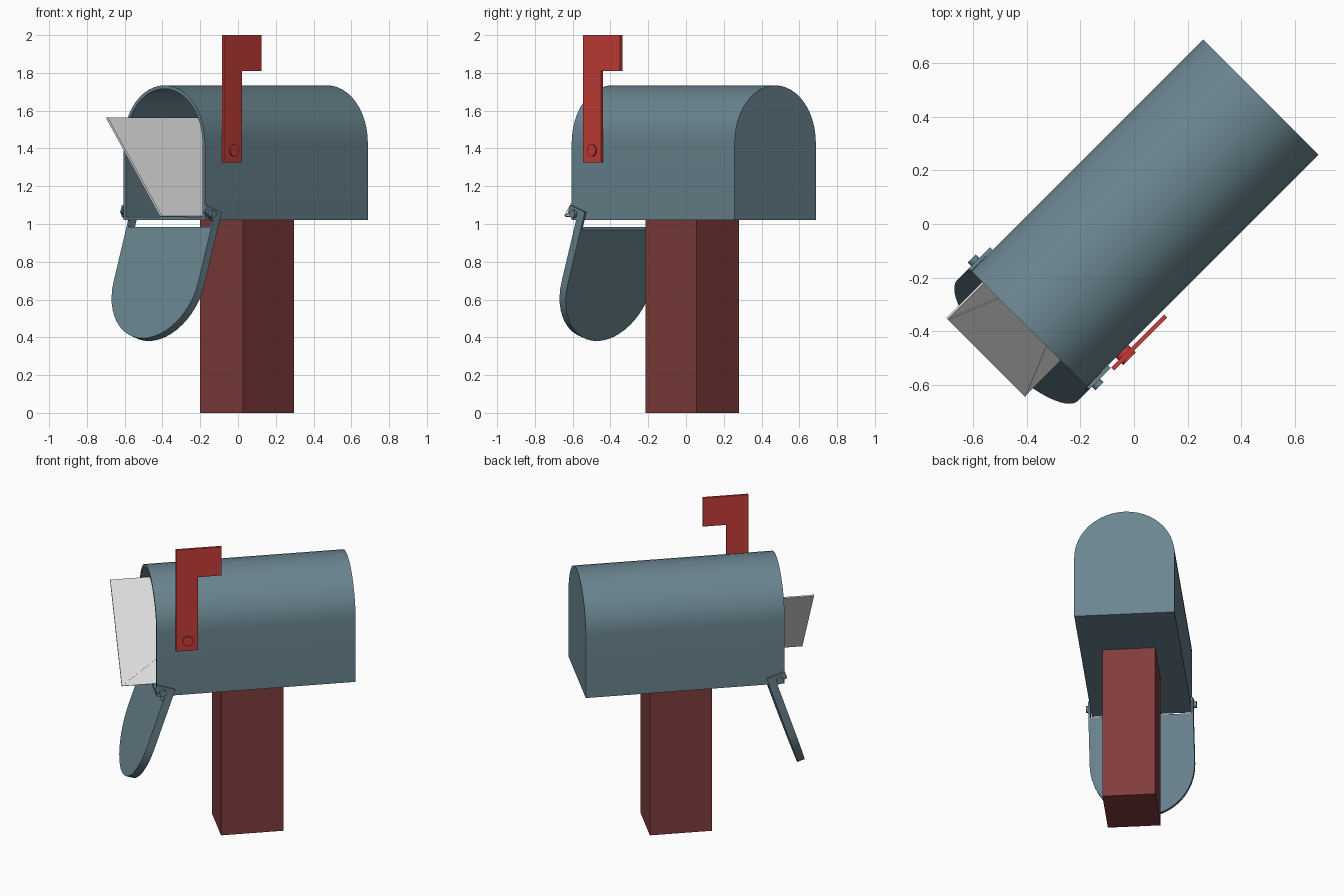
import bpy, bmesh, math
from mathutils import Matrix, Vector

if "Cube" in bpy.data.objects:
    bpy.data.objects.remove(bpy.data.objects["Cube"], do_unlink=True)

# The box axis is turned 45 degrees; parts are laid out along local axes first
TURN = Matrix.Rotation(math.radians(45), 4, 'Z')
AXIS, SIDE, UP = Vector((1, 0, 0)), Vector((0, 1, 0)), Vector((0, 0, 1))


def material(name, rgb):
    m = bpy.data.materials.new(name)
    m.use_nodes = True
    m.diffuse_color = (*rgb, 1)
    m.node_tree.nodes["Principled BSDF"].inputs["Base Color"].default_value = (*rgb, 1)
    return m


STEEL = material("blue grey steel", (0.145, 0.235, 0.28))
RED = material("flag red", (0.58, 0.048, 0.04))
WOOD = material("red brown wood", (0.22, 0.045, 0.045))
PAPER = material("white paper", (0.79, 0.79, 0.79))


def prism(name, mat, origin, x, y, points, depth, open_start=False, wall=0):
    """Extrude a profile drawn on axes x and y along x cross y."""
    origin, z = Vector(origin), x.cross(y)
    bm = bmesh.new()
    rings = [[bm.verts.new(TURN @ (origin + x * a + y * b + z * d)) for a, b in points]
             for d in (0, depth)]
    n = len(points)
    for i in range(n):
        j = (i + 1) % n
        bm.faces.new((rings[0][i], rings[0][j], rings[1][j], rings[1][i]))
    bm.faces.new(rings[1])
    start = bm.faces.new(rings[0])
    bmesh.ops.recalc_face_normals(bm, faces=bm.faces)
    if open_start:
        bmesh.ops.delete(bm, geom=[start], context='FACES_ONLY')
    mesh = bpy.data.meshes.new(name)
    bm.to_mesh(mesh)
    bm.free()
    mesh.materials.append(mat)
    obj = bpy.data.objects.new(name, mesh)
    bpy.context.collection.objects.link(obj)
    bpy.ops.object.select_all(action='DESELECT')
    obj.select_set(True)
    bpy.context.view_layer.objects.active = obj
    if wall:
        mod = obj.modifiers.new("wall", 'SOLIDIFY')
        mod.thickness, mod.offset, mod.use_even_offset = wall, -1, True
        bpy.ops.object.modifier_apply(modifier=mod.name)
    bpy.ops.object.shade_smooth_by_angle(angle=math.radians(35))
    return obj


def rect(a0, b0, a1, b1):
    return [(a0, b0), (a1, b0), (a1, b1), (a0, b1)]


def arch(half, base, spring, steps=24):
    """Straight sides with a half round end."""
    arc = [(half * math.cos(math.pi * i / steps), spring + half * math.sin(math.pi * i / steps))
           for i in range(steps + 1)]
    return [(half, base)] + arc + [(-half, base)]


def disc(a, b, r, steps=16):
    return [(a + r * math.cos(math.tau * i / steps), b + r * math.sin(math.tau * i / steps))
            for i in range(steps)]


# Post
prism("post", WOOD, (0, 0, 0), AXIS, SIDE, rect(-0.134, -0.17, 0.248, 0.15), 1.02)

# Hollow box, open at the door end
prism("box_shell", STEEL, (-0.552, 0, 0), SIDE, UP, arch(0.304, 1.02, 1.43), 1.22,
      open_start=True, wall=0.018)

# Open door hanging on two hinge arms
tilt = math.radians(18.5)
down = Vector((-math.sin(tilt), 0, -math.cos(tilt)))
inward = Vector((-math.cos(tilt), 0, math.sin(tilt)))
hinge = Vector((-0.44, 0, 1.063))
prism("door", STEEL, hinge, SIDE, down, arch(0.318, 0.1, 0.402), 0.048)
arm = [(0, 0), (0, 0.118), (0.04, 0.118), (0.065, 0.048), (0.1, 0.048), (0.1, 0)]
for label, start, pin in (("left", -0.318, -0.336), ("right", 0.305, 0.30)):
    prism("hinge_arm_" + label, STEEL, hinge + SIDE * start, down, inward, arm, 0.013)
    prism("hinge_pin_" + label, STEEL, (0, pin, 0), UP, AXIS, disc(1.053, -0.518, 0.021), 0.036)

# Raised flag with its rivet
flag = [(1.325, -0.438), (1.325, -0.304), (1.81, -0.304), (1.81, -0.159), (2, -0.159), (2, -0.438)]
prism("flag", RED, (0, -0.334, 0), UP, AXIS, flag, 0.016)
prism("flag_rivet", RED, (0, -0.343, 0), UP, AXIS, disc(1.39, -0.367, 0.033), 0.042)

# Letter leaning across the inside, with a pointed flap
corner = Vector((-0.742, 0.24, 1.565))
edge = Vector((-0.742, -0.166, 1.043)) - corner
width = edge.length
edge.normalize()
prism("letter", PAPER, corner, AXIS, edge, rect(0, 0, 0.95, width), 0.008)
prism("letter_flap", PAPER, corner - AXIS.cross(edge) * 0.004, AXIS, edge,
      [(0, 0), (0.5, width / 2), (0, width)], 0.004)
